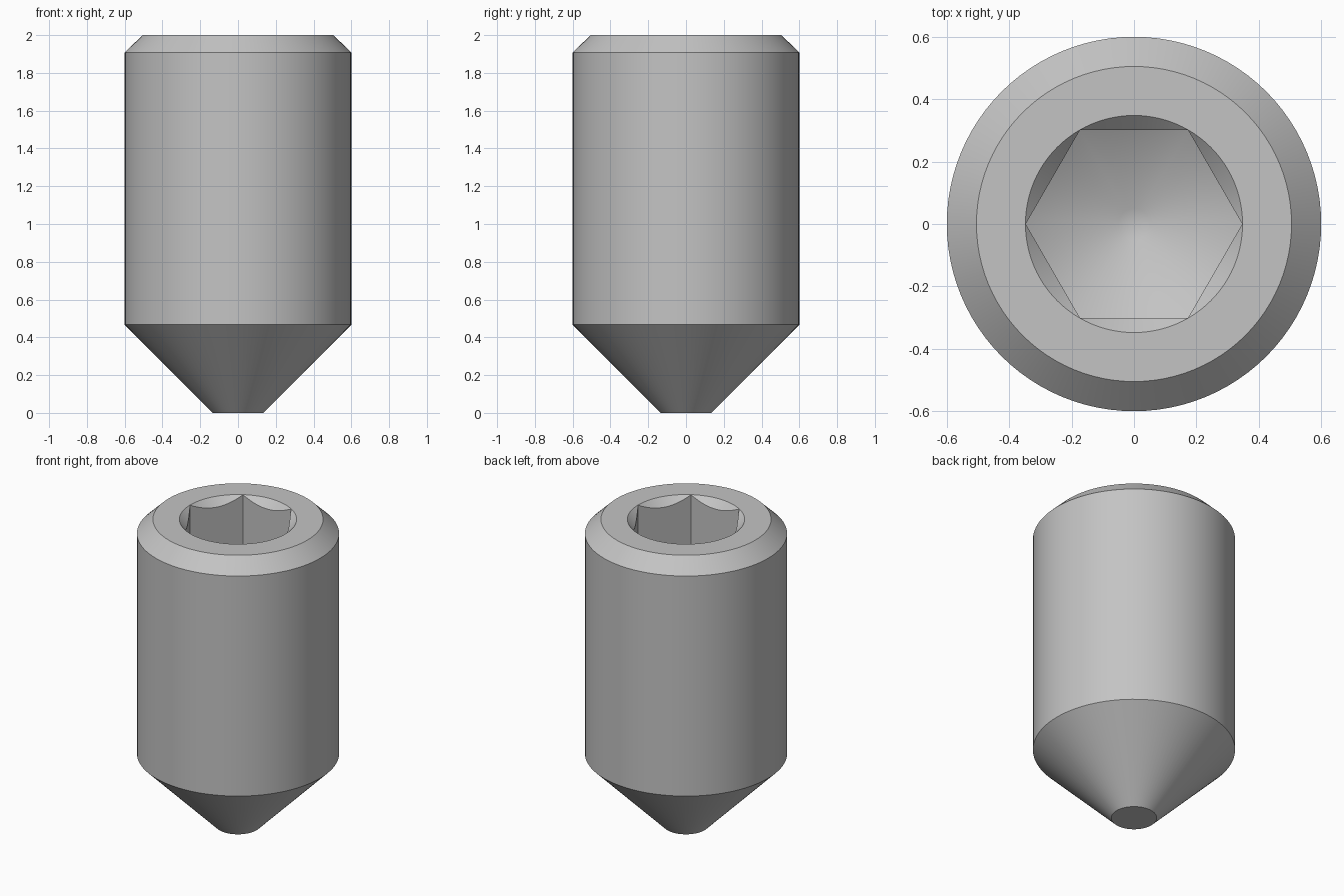
import bpy, bmesh, math

cube = bpy.data.objects.get("Cube")
if cube:
    bpy.data.objects.remove(cube, do_unlink=True)

SEGMENTS = 96
HEX_RADIUS = 0.347

steel = bpy.data.materials.new("grey steel")
steel.use_nodes = True
colour = (0.55, 0.55, 0.55, 1)
steel.diffuse_color = colour
steel.node_tree.nodes["Principled BSDF"].inputs["Base Color"].default_value = colour


def lathe(name, profile, sides=SEGMENTS):
    """Closed solid of revolution from (radius, z) points, bottom to top."""
    bm = bmesh.new()
    rings = []
    for r, z in profile:
        angles = [2 * math.pi * i / sides for i in range(sides)]
        rings.append([bm.verts.new((r * math.cos(a), r * math.sin(a), z)) for a in angles])
    for low, high in zip(rings, rings[1:]):
        for i in range(sides):
            j = (i + 1) % sides
            bm.faces.new((low[i], low[j], high[j], high[i]))
    bm.faces.new(rings[0][::-1])
    bm.faces.new(rings[-1])
    mesh = bpy.data.meshes.new(name)
    bm.to_mesh(mesh)
    bm.free()
    mesh.materials.append(steel)
    obj = bpy.data.objects.new(name, mesh)
    bpy.context.collection.objects.link(obj)
    return obj


def select(obj):
    bpy.ops.object.select_all(action='DESELECT')
    obj.select_set(True)
    bpy.context.view_layer.objects.active = obj


def combine(target, cutter, operation):
    """Apply a boolean and remove the helper."""
    cutter.hide_render = True
    mod = target.modifiers.new("cut", 'BOOLEAN')
    mod.object, mod.operation, mod.solver = cutter, operation, 'EXACT'
    select(target)
    bpy.ops.object.modifier_apply(modifier=mod.name)
    bpy.data.objects.remove(cutter, do_unlink=True)


# Chamfered cylinder with a truncated cone point
body = lathe("screw_body", [(0.135, 0), (0.6, 0.467), (0.6, 1.908), (0.505, 2)])

# Hexagonal socket ending in a shallow drilled cone
socket = lathe("socket_cutter", [(HEX_RADIUS, 0.9), (HEX_RADIUS, 2.2)], sides=6)
drill = lathe("drill_cutter", [(0.05, 1.13), (0.4, 1.33), (0.4, 2.4)])
combine(socket, drill, 'INTERSECT')
combine(body, socket, 'DIFFERENCE')

# Countersunk rim around the socket
rim = HEX_RADIUS + 0.001
countersink = lathe("countersink_cutter", [(rim - 0.1, 1.9), (rim + 0.1, 2.1)])
combine(body, countersink, 'DIFFERENCE')

select(body)
bpy.ops.object.shade_smooth_by_angle(angle=math.radians(35))
